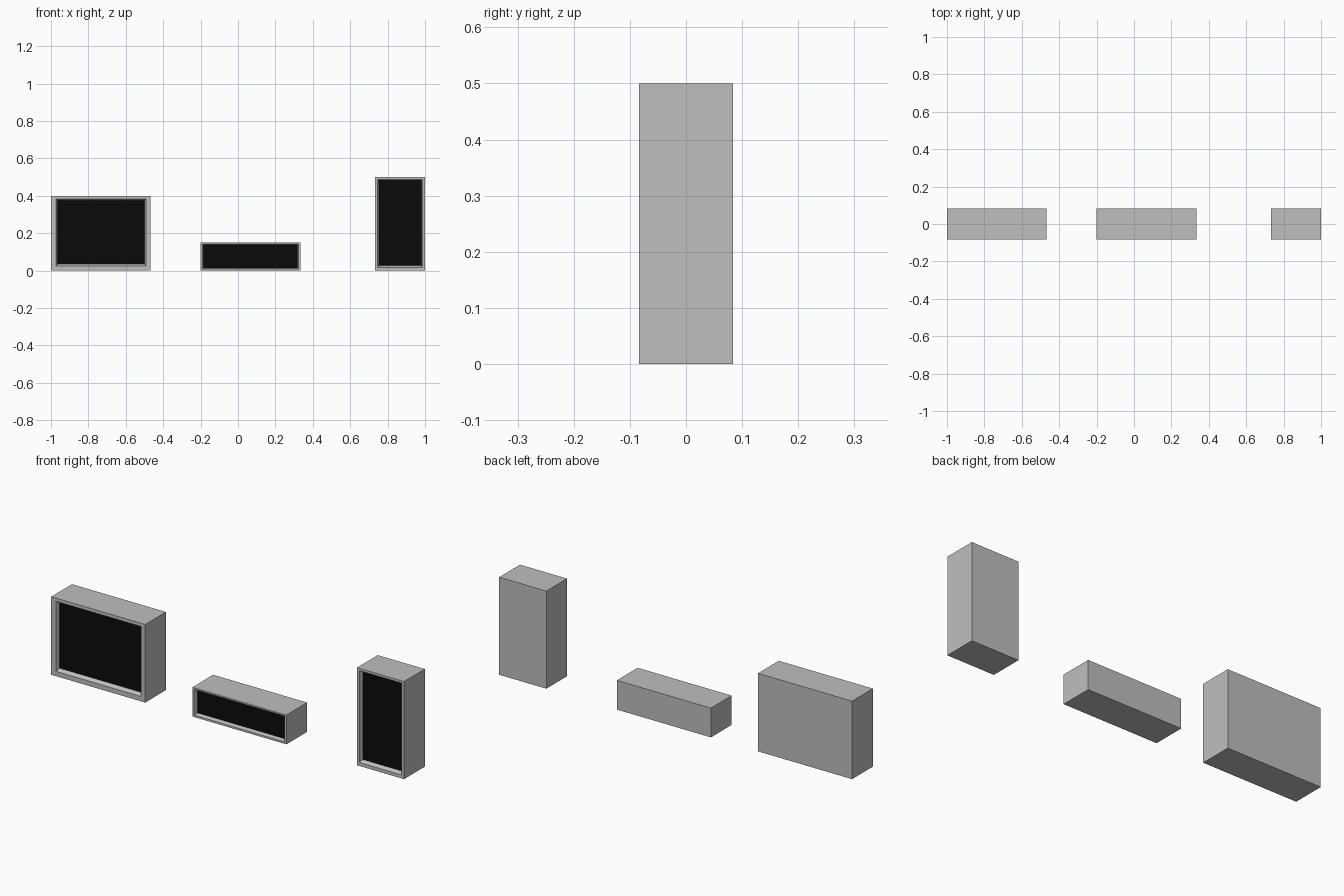
import bpy

cube = bpy.data.objects.get("Cube")
if cube:
    bpy.data.objects.remove(cube, do_unlink=True)

HALF_DEPTH = 0.084
RECESS = 0.02


def material(name, colour):
    m = bpy.data.materials.new(name)
    m.use_nodes = True
    m.diffuse_color = colour
    m.node_tree.nodes["Principled BSDF"].inputs["Base Color"].default_value = colour
    return m


GREY = material("casing grey", (0.52, 0.52, 0.52, 1))
BLACK = material("screen black", (0.003, 0.003, 0.003, 1))


def ring(rect, y):
    x0, x1, z0, z1 = rect
    return [(x0, y, z0), (x1, y, z0), (x1, y, z1), (x0, y, z1)]


def cabinet(name, outer, rim, screen):
    """Closed casing with a slightly tapered recess and a black panel at its base."""
    front, back = -HALF_DEPTH, HALF_DEPTH
    loops = [ring(outer, back), ring(outer, front), ring(rim, front),
             ring(screen, front + RECESS)]
    verts = [v for loop in loops for v in loop]
    faces = [(3, 2, 1, 0)]
    # Casing sides, front frame and recess walls
    for a in range(0, 12, 4):
        for i in range(4):
            j = (i + 1) % 4
            faces.append((a + i, a + j, a + 4 + j, a + 4 + i))
    faces.append((12, 13, 14, 15))
    mesh = bpy.data.meshes.new(name)
    mesh.from_pydata(verts, [], faces)
    mesh.materials.append(GREY)
    mesh.materials.append(BLACK)
    mesh.polygons[len(faces) - 1].material_index = 1
    obj = bpy.data.objects.new(name, mesh)
    bpy.context.collection.objects.link(obj)
    # Consistent outward normals
    bpy.context.view_layer.objects.active = obj
    obj.select_set(True)
    bpy.ops.object.mode_set(mode='EDIT')
    bpy.ops.mesh.select_all(action='SELECT')
    bpy.ops.mesh.normals_make_consistent(inside=False)
    bpy.ops.object.mode_set(mode='OBJECT')
    obj.select_set(False)


# Rectangles are x min, x max, z min, z max
cabinet("wide_cabinet", (-1, -0.467, 0, 0.4),
        (-0.973, -0.492, 0.025, 0.383), (-0.966, -0.5, 0.035, 0.375))
cabinet("low_cabinet", (-0.2, 0.333, 0, 0.15),
        (-0.19, 0.323, 0.01, 0.142), (-0.184, 0.317, 0.015, 0.138))
cabinet("tall_cabinet", (0.733, 1, 0, 0.5),
        (0.747, 0.986, 0.018, 0.488), (0.753, 0.98, 0.027, 0.482))
